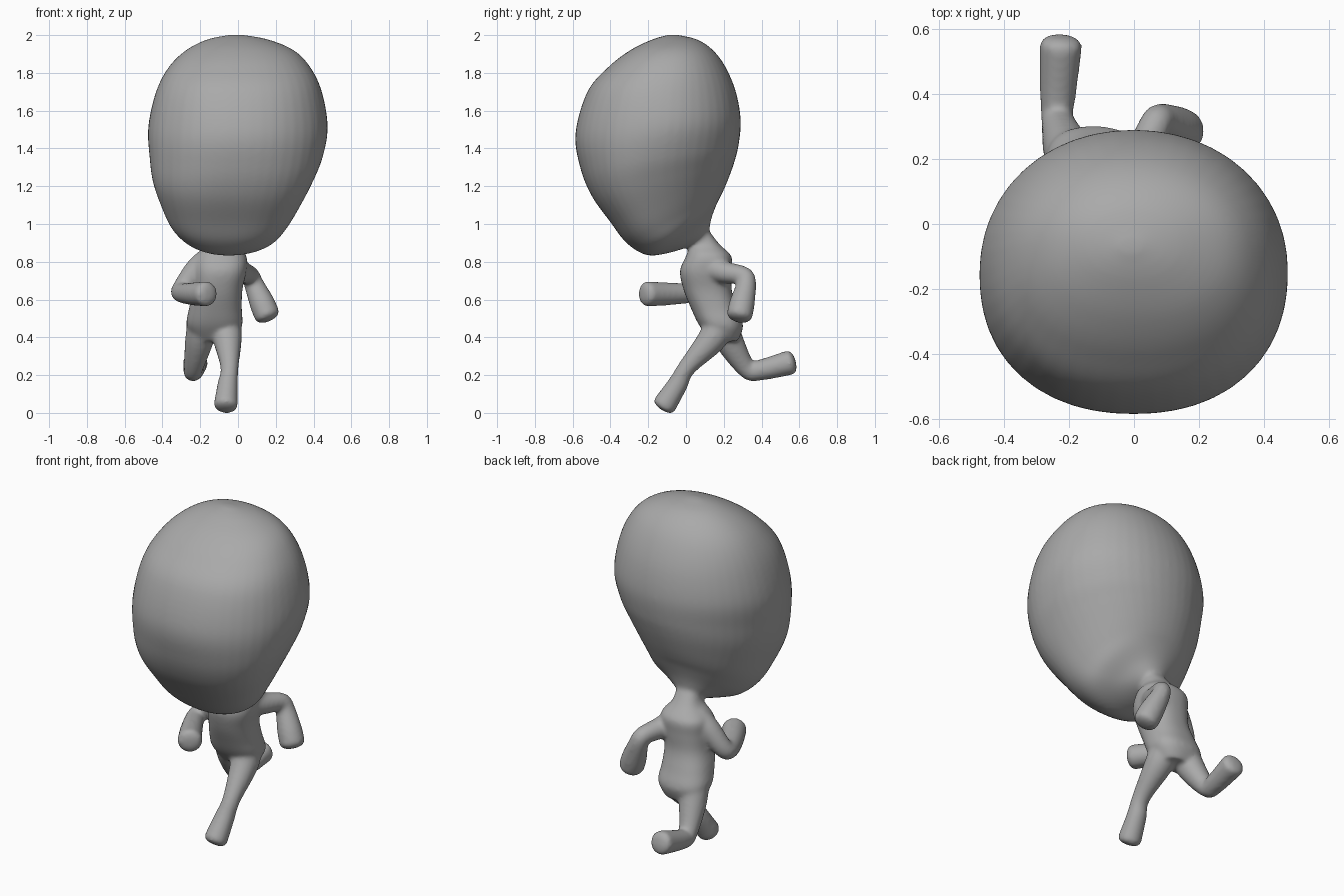
import bpy
import bmesh
from math import cos, sin, pi
from mathutils import Vector, Quaternion

cube = bpy.data.objects.get("Cube")
if cube:
    bpy.data.objects.remove(cube, do_unlink=True)

grey = bpy.data.materials.new("plain_grey")
grey.use_nodes = True
grey.diffuse_color = (0.4, 0.4, 0.4, 1)
grey.node_tree.nodes["Principled BSDF"].inputs["Base Color"].default_value = grey.diffuse_color

bm = bmesh.new()
SIDES = 48


def smooth_path(rows, steps=6):
    """Catmull-Rom interpolation of rows of numbers."""
    out = []
    for i in range(len(rows) - 1):
        quad = list(zip(rows[max(i - 1, 0)], rows[i], rows[i + 1], rows[min(i + 2, len(rows) - 1)]))
        for k in range(steps):
            t = k / steps
            out.append([b + t * ((c - a) + t * ((2*a - 5*b + 4*c - d) + t * (3*b - a - 3*c + d))) / 2
                        for a, b, c, d in quad])
    return out + [list(rows[-1])]


def skin(rings):
    """Bridge rings of points into a closed volume."""
    loops = [[bm.verts.new(p) for p in ring] for ring in rings]
    for low, high in zip(loops, loops[1:]):
        for i in range(SIDES):
            j = (i + 1) % SIDES
            bm.faces.new((low[i], low[j], high[j], high[i]))
    bm.faces.new(loops[0][::-1])
    bm.faces.new(loops[-1])


def oval(centre, u, front, back, front_power=2.0, back_power=2.0):
    """Rounded ring with half-width u and separate front and back depths."""
    ring = []
    for i in range(SIDES):
        a = 2 * pi * i / SIDES
        c, s = cos(a), sin(a)
        depth, power = (back, back_power) if s > 0 else (front, front_power)
        k = (abs(c) ** power + abs(s) ** power) ** (-1 / power)
        ring.append(centre + u * c * k + depth * abs(s) * k)
    return ring


def limb(rows):
    """Tube along (x, y, z, radius) points with a softly domed end."""
    path = smooth_path(rows)
    tip, r = Vector(path[-1][:3]), path[-1][3]
    way = (tip - Vector(path[-2][:3])).normalized()
    for a in (0.45, 0.85, 1.2):
        path.append([*(tip + way * r * 0.45 * sin(a)), r * cos(a)])
    pts = [Vector(p[:3]) for p in path]
    turn, last, rings = Quaternion(), Vector((0, 0, 1)), []
    for i, p in enumerate(pts):
        way = (pts[min(i + 1, len(pts) - 1)] - pts[max(i - 1, 0)]).normalized()
        turn = last.rotation_difference(way) @ turn
        last = way
        side, up = (turn @ Vector(v) * path[i][3] for v in ((1, 0, 0), (0, 1, 0)))
        rings.append(oval(p, side, -up, up))
    skin(rings)


# Head: tilted rings
# (front y, front z, back y, back z, centre x, half width, widest place, front squareness)
head = [(0.02, 0.88, 0.12, 0.95, -0.07, 0.065, 0.5, 2), (-0.10, 0.845, 0.135, 1.03, -0.06, 0.15, 0.42, 2),
        (-0.21, 0.836, 0.165, 1.11, -0.045, 0.245, 0.39, 2.1), (-0.315, 0.90, 0.195, 1.17, -0.047, 0.31, 0.39, 2.35),
        (-0.40, 1.01, 0.225, 1.24, -0.04, 0.365, 0.4, 2.5), (-0.50, 1.15, 0.257, 1.33, -0.028, 0.422, 0.43, 2.45),
        (-0.56, 1.30, 0.279, 1.42, -0.01, 0.458, 0.46, 2.3), (-0.585, 1.48, 0.29, 1.55, 0, 0.475, 0.5, 2.2),
        (-0.522, 1.70, 0.264, 1.70, 0.005, 0.439, 0.5, 2.25), (-0.412, 1.83, 0.21, 1.83, 0.008, 0.375, 0.5, 2.25),
        (-0.295, 1.92, 0.143, 1.92, 0.01, 0.285, 0.5, 2.2), (-0.178, 1.977, 0.058, 1.977, -0.002, 0.16, 0.5, 2.1),
        (-0.09, 2.002, -0.05, 2.002, -0.01, 0.03, 0.5, 2)]
rings = []
for fy, fz, by, bz, x, w, k, power in smooth_path(head):
    front, back = Vector((x, fy, fz)), Vector((x, by, bz))
    middle = front.lerp(back, k)
    rings.append(oval(middle, Vector((w, 0, 0)), front - middle, back - middle, power, 2.08))
skin(rings)

# Torso: level rings (x, y, z, half width, half depth)
torso = [(-0.125, 0.205, 0.38, 0.10, 0.07), (-0.125, 0.187, 0.46, 0.147, 0.115),
         (-0.12, 0.15, 0.55, 0.14, 0.122), (-0.107, 0.115, 0.65, 0.13, 0.127),
         (-0.095, 0.105, 0.75, 0.14, 0.137), (-0.09, 0.12, 0.83, 0.135, 0.12),
         (-0.08, 0.10, 0.89, 0.08, 0.08), (-0.07, 0.075, 0.96, 0.06, 0.05)]
skin([oval(Vector((x, y, z)), Vector((w, 0, 0)), Vector((0, -d, 0)), Vector((0, d, 0)), 2.4, 2.4)
      for x, y, z, w, d in smooth_path(torso)])

# Left arm swung back, right arm swung forward
limb([(-0.03, 0.13, 0.77, 0.08), (0.02, 0.20, 0.745, 0.06), (0.065, 0.305, 0.725, 0.05),
      (0.085, 0.318, 0.68, 0.053), (0.128, 0.297, 0.58, 0.067), (0.155, 0.283, 0.515, 0.068)])
limb([(-0.15, 0.11, 0.80, 0.08), (-0.22, 0.10, 0.755, 0.065), (-0.295, 0.075, 0.66, 0.052),
      (-0.30, 0.03, 0.637, 0.052), (-0.24, -0.09, 0.63, 0.06), (-0.168, -0.208, 0.63, 0.067)])

# Left leg reaching forward, right leg kicked back
limb([(-0.075, 0.18, 0.50, 0.08), (-0.057, 0.145, 0.40, 0.078), (-0.045, 0.005, 0.24, 0.048),
      (-0.055, -0.045, 0.15, 0.054), (-0.065, -0.115, 0.04, 0.064)])
limb([(-0.18, 0.18, 0.50, 0.085), (-0.208, 0.235, 0.37, 0.074), (-0.237, 0.325, 0.23, 0.05),
      (-0.235, 0.39, 0.226, 0.055), (-0.225, 0.553, 0.267, 0.066)])

bmesh.ops.recalc_face_normals(bm, faces=bm.faces)
mesh = bpy.data.meshes.new("running_figure")
bm.to_mesh(mesh)
bm.free()
mesh.materials.append(grey)
figure = bpy.data.objects.new("running_figure", mesh)
bpy.context.collection.objects.link(figure)

# Fuse the parts into one soft skin
fuse = figure.modifiers.new("fuse", "REMESH")
fuse.mode = "VOXEL"
fuse.voxel_size = 0.01
fuse.use_smooth_shade = True
soften = figure.modifiers.new("soften", "SMOOTH")
soften.factor = 0.5
soften.iterations = 14
